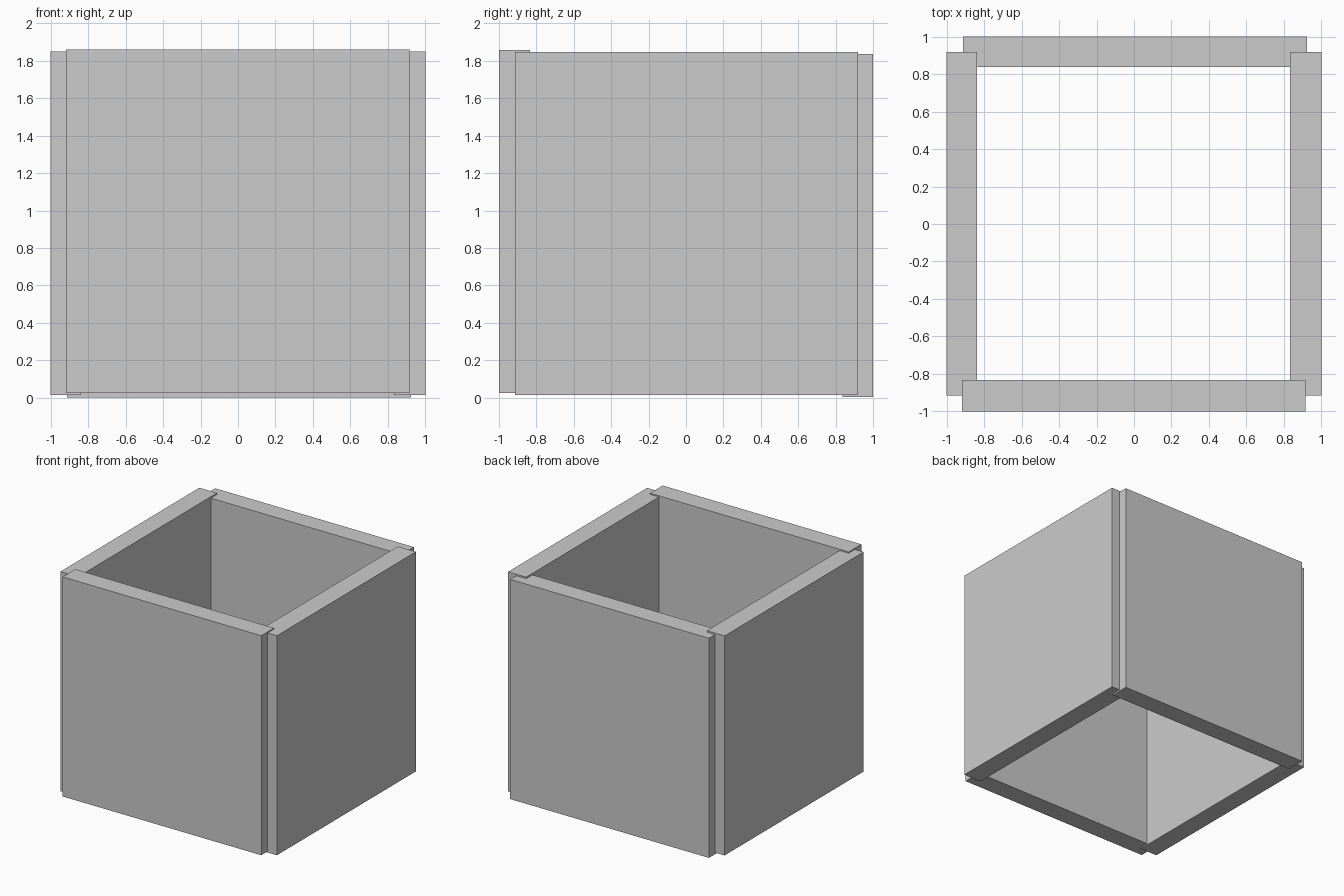
import bpy
from mathutils import Vector

if "Cube" in bpy.data.objects:
    bpy.data.objects.remove(bpy.data.objects["Cube"])


def panel(name, low, high):
    """Axis-aligned slab between two opposite corners."""
    low, high = Vector(low), Vector(high)
    bpy.ops.mesh.primitive_cube_add(size=1, location=(low + high) / 2)
    obj = bpy.context.object
    obj.name = name
    obj.scale = high - low
    bpy.ops.object.transform_apply(location=False, rotation=False, scale=True)
    return obj


# Four slightly offset walls of an open-ended box
panel("front_wall", (-0.919, -1.0, 0.025), (0.915, -0.833, 1.858))
panel("back_wall", (-0.912, 0.837, 0.002), (0.924, 1.0, 1.836))
panel("left_wall", (-1.0, -0.915, 0.015), (-0.837, 0.919, 1.848))
panel("right_wall", (0.833, -0.915, 0.015), (1.0, 0.919, 1.848))
